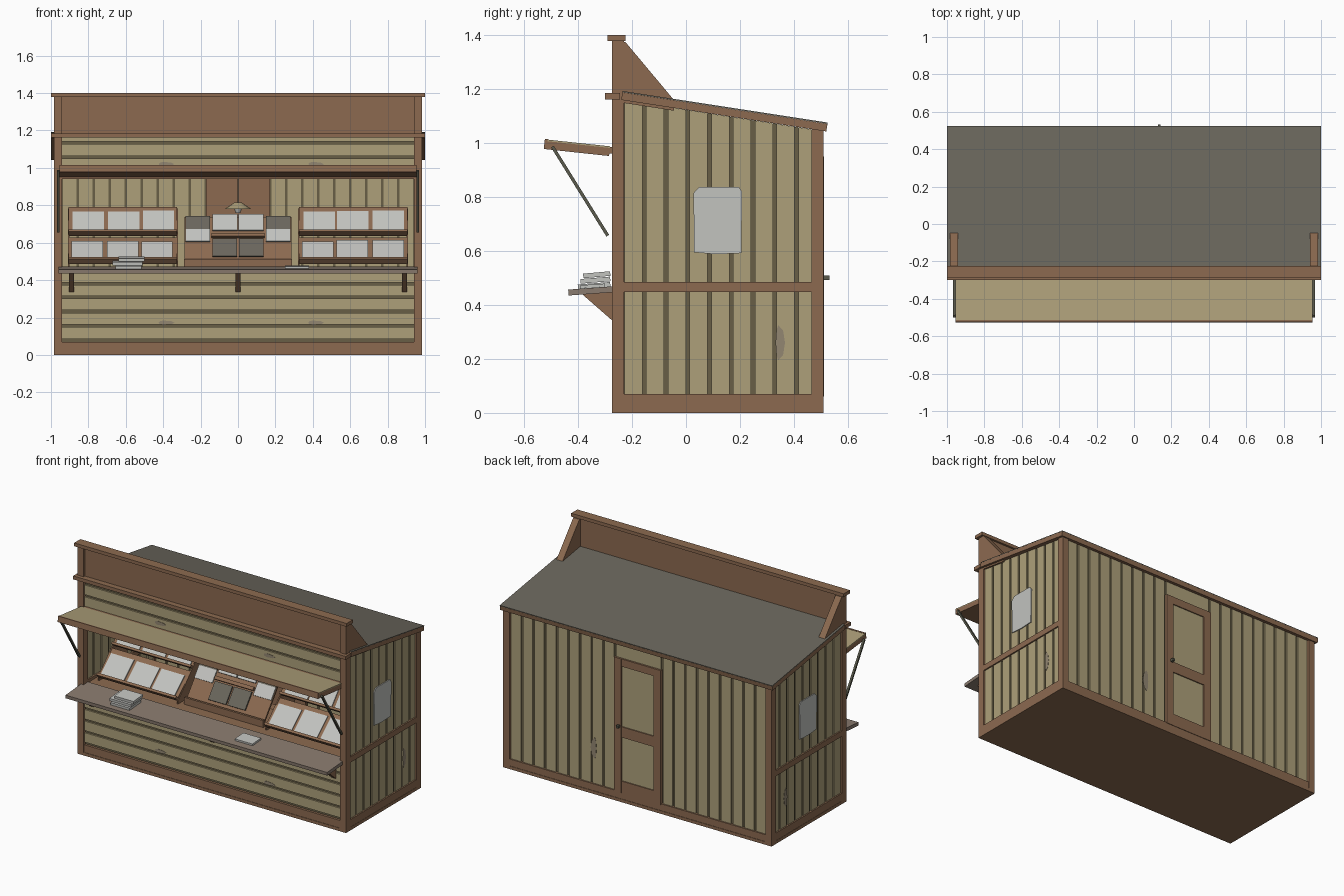
import bpy, bmesh, math, random
from mathutils import Vector

random.seed(4)
cube = bpy.data.objects.get("Cube")
if cube:
    bpy.data.objects.remove(cube)


def material(name, *rgb):
    col = [(c / 255 / 12.92 if c < 11 else ((c / 255 + 0.055) / 1.055) ** 2.4) for c in rgb] + [1]
    m = bpy.data.materials.new(name)
    m.use_nodes = True
    m.diffuse_color = col
    bsdf = m.node_tree.nodes["Principled BSDF"]
    bsdf.inputs["Base Color"].default_value = col
    bsdf.inputs["Roughness"].default_value = 0.8
    return m


BROWN = material("brown_wood", 140, 106, 80)
TAN = material("tan_plank", 174, 160, 122)
GROOVE = material("groove_olive", 104, 95, 70)
ROOF = material("roof_slate", 106, 102, 92)
PAPER = material("paper", 194, 195, 191)
COUNTER = material("counter_taupe", 138, 123, 111)
METAL = material("dark_metal", 90, 90, 76)
STAIN = material("stain", 146, 134, 113)


def prisms(name, shapes, axis, mat):
    """Extrude a list of (outline, start, end) along one axis into one object."""
    bm = bmesh.new()
    for pts, a, b in shapes:
        place = {"x": lambda p: (a, p[0], p[1]), "y": lambda p: (p[0], a, p[1]),
                 "z": lambda p: (p[0], p[1], a)}[axis]
        face = bm.faces.new([bm.verts.new(place(p)) for p in pts])
        out = bmesh.ops.extrude_face_region(bm, geom=[face])
        move = Vector([(b - a) * (axis == k) for k in "xyz"])
        bmesh.ops.translate(bm, vec=move, verts=[v for v in out["geom"] if isinstance(v, bmesh.types.BMVert)])
    bmesh.ops.recalc_face_normals(bm, faces=bm.faces[:])
    me = bpy.data.meshes.new(name)
    bm.to_mesh(me)
    bm.free()
    me.materials.append(mat)
    ob = bpy.data.objects.new(name, me)
    bpy.context.collection.objects.link(ob)
    return ob


def rect(a0, a1, b0, b1):
    return [(a0, b0), (a1, b0), (a1, b1), (a0, b1)]


def box(name, x0, x1, y0, y1, z0, z1, mat=BROWN):
    return prisms(name, [(rect(y0, y1, z0, z1), x0, x1)], "x", mat)


def slab(name, x0, x1, p, q, thick, mat, t0=0, t1=1, lift=0):
    """Sloped board between two (y, z) points, using the span t0..t1."""
    p, q = Vector(p), Vector(q)
    d = (q - p).normalized()
    n = Vector((-d.y, d.x))
    a, b = p.lerp(q, t0) + n * lift, p.lerp(q, t1) + n * lift
    return prisms(name, [([a, b, b + n * thick, a + n * thick], x0, x1)], "x", mat)


def blot(w, h, cx, cz):
    return [(cx + w * math.cos(i * math.pi / 4) * (0.4 if i in (3, 4, 5) else 1),
             cz + h * math.sin(i * math.pi / 4)) for i in range(8)]


def roof_under(y):
    return 1.16 - (y + 0.24) * 0.155


# Floor frame, posts and rails
box("floor", -0.985, 0.985, -0.275, 0.51, 0, 0.02)
box("front_base_rail", -0.96, 0.96, -0.272, -0.23, 0, 0.07)
box("back_base_rail", -0.96, 0.96, 0.465, 0.507, 0, 0.065)
for s, side in ((1, "left"), (-1, "right")):
    x0, x1 = s * 0.94, s * 0.985
    box(side + "_front_post", x0, x1, -0.275, -0.23, 0, 1.38)
    box(side + "_back_post", x0, x1, 0.465, 0.51, 0, 1.05)
    box(side + "_base_rail", x0, s * 0.983, -0.23, 0.465, 0, 0.07)
    box(side + "_belt_rail", x0, s * 0.983, -0.23, 0.465, 0.448, 0.485)

    # Side walls of upright boards over a recessed backing
    edges = [-0.235 + 0.0805 * i for i in range(9)] + [0.475]
    shapes = []
    for a, b in zip(edges, edges[1:]):
        a, b = a + 0.007, b - 0.007
        shapes.append(([(a, 0.03), (b, 0.03), (b, roof_under(b)), (a, roof_under(a))], s * 0.95, s * 0.974))
    prisms(side + "_wall_boards", shapes, "x", TAN)
    prisms(side + "_wall_backing", [([(-0.24, 0.02), (0.48, 0.02), (0.48, roof_under(0.48)),
                                      (-0.24, roof_under(-0.24))], s * 0.958, s * 0.967)], "x", GROOVE)

    # Poster and stain on the side
    poster = [(0.03, 0.595), (0.11, 0.588), (0.205, 0.592), (0.208, 0.82), (0.195, 0.838), (0.05, 0.838), (0.028, 0.815)]
    prisms(side + "_poster", [(poster, s * 0.974, s * 0.98)], "x", PAPER)
    prisms(side + "_stain", [(blot(0.025, 0.065, 0.342, 0.26), s * 0.974, s * 0.976)], "x", STAIN)

    # Parapet brace and awning strut
    brace = [(-0.24, 1.375), (-0.225, 1.375), (-0.045, 1.16), (-0.045, 1.12), (-0.24, 1.15)]
    prisms(side + "_parapet_brace", [(brace, x0, x1)], "x", BROWN)
    slab(side + "_awning_strut", s * 0.955, s * 0.969, (-0.285, 0.66), (-0.49, 0.99), 0.012, METAL)

# Front planks, below and above the opening
for name, z0, z1, gaps in (("lower", 0.07, 0.44, (0.078, 0.155, 0.232, 0.309, 0.38)),
                           ("upper", 0.965, 1.17, (0.98, 1.057, 1.135))):
    cuts = [z0 - 0.007] + list(gaps) + [z1 + 0.007]
    prisms(name + "_front_planks", [(rect(-0.942, 0.942, a + 0.007, b - 0.007), -0.266, -0.244)
                                    for a, b in zip(cuts, cuts[1:]) if b - a > 0.016], "y", TAN)
    box(name + "_front_backing", -0.942, 0.942, -0.256, -0.246, z0, z1, GROOVE)
prisms("front_stains", [(blot(0.06, 0.012, x, z), -0.268, -0.266)
                        for x in (-0.4, 0.4) for z in (0.172, 1.02)], "y", STAIN)
box("opening_lintel", -0.942, 0.942, -0.272, -0.235, 0.94, 0.965)

# Back wall, boarded either side of the door
shapes = []
for s in (-1, 1):
    for i in range(9):
        a, b = 0.172 + 0.0855 * i, 0.172 + 0.0855 * (i + 1)
        shapes.append((rect(s * (a + 0.007), s * (b - 0.007), 0.03, 1.045), 0.474, 0.498))
shapes.append((rect(-0.165, 0.165, 0.94, 1.045), 0.474, 0.498))
prisms("back_wall_boards", shapes, "y", TAN)
box("back_wall_backing", -0.945, 0.945, 0.482, 0.491, 0.02, 1.05, GROOVE)
prisms("back_stain", [(blot(0.03, 0.07, 0.32, 0.3), 0.498, 0.5)], "y", STAIN)

# Back door with two inset panels and a handle
box("door_leaf", -0.17, 0.17, 0.465, 0.499, 0.06, 0.95)
for s in (-1, 1):
    box("door_stile", s * 0.118, s * 0.172, 0.495, 0.511, 0.06, 0.95)
for z0, z1 in ((0.06, 0.14), (0.43, 0.5), (0.9, 0.95)):
    box("door_rail", -0.12, 0.12, 0.495, 0.51, z0, z1)
for z0, z1 in ((0.14, 0.43), (0.5, 0.9)):
    box("door_panel", -0.118, 0.118, 0.497, 0.503, z0, z1, TAN)
box("door_handle", 0.127, 0.143, 0.505, 0.532, 0.493, 0.51, METAL)

# Sloped roof with a slate covering
slab("roof_frame", -1, 1, (-0.24, 1.16), (0.52, 1.043), 0.028, BROWN)
slab("roof_covering", -1, 1, (-0.236, 1.188), (0.524, 1.071), 0.005, ROOF)

# Parapet sign board with ledge and cap
box("parapet_board", -0.942, 0.942, -0.262, -0.238, 1.16, 1.38)
box("parapet_ledge", -1, 1, -0.3, -0.245, 1.162, 1.185)
box("parapet_cap", -1, 1, -0.29, -0.225, 1.378, 1.4)

# Raised awning flap
lo, hi = (-0.527, 0.978), (-0.285, 0.952)
slab("awning_frame", -0.955, 0.955, lo, hi, 0.03, BROWN)
slab("awning_planks", -0.955, 0.955, lo, hi, 0.006, TAN, t0=0.04, lift=0.03)
slab("awning_lip", -0.955, 0.955, lo, hi, 0.038, BROWN, t1=0.045)
box("awning_hinge_rail", -0.95, 0.95, -0.29, -0.262, 0.962, 0.985)

# Serving counter, brackets and inner table
slab("counter", -0.96, 0.96, (-0.435, 0.435), (-0.23, 0.45), 0.022, COUNTER)
prisms("counter_brackets", [([(-0.385, 0.44), (-0.265, 0.45), (-0.265, 0.335)], x - 0.014, x + 0.014)
                            for x in (-0.89, 0, 0.89)], "x", BROWN)
box("inner_table", -0.942, 0.942, -0.235, 0.16, 0.44, 0.466)

# Magazines lying on the counter
for i, (x0, x1) in enumerate(((-0.655, -0.515), (-0.67, -0.51), (-0.64, -0.5))):
    z = 0.459 + 0.02 * i
    slab("stacked_magazine", x0, x1, (-0.4 + 0.01 * i, z), (-0.28, z + 0.009), 0.017, PAPER)
slab("loose_magazine", 0.25, 0.38, (-0.39, 0.461), (-0.3, 0.467), 0.012, PAPER)

# Side racks: two tilted tiers with three papers each
for s in (-1, 1):
    x0, x1 = s * 0.325, s * 0.905
    for p, q in (((-0.17, 0.487), (-0.02, 0.62)), ((-0.01, 0.637), (0.11, 0.782))):
        slab("rack_tier", x0, x1, p, q, 0.012, BROWN)
        slab("rack_ledge", x0, x1, p, q, 0.035, BROWN, t1=0.08)
        for i in range(3):
            c = s * (0.43 + 0.185 * i) + random.uniform(-0.006, 0.006)
            slab("rack_paper", c - 0.084, c + 0.084, p, q, 0.006, PAPER, 0.09,
                 random.uniform(0.8, 0.86), lift=0.012)
    for x in (x0, x1):
        prisms("rack_end", [([(-0.17, 0.466), (-0.17, 0.487), (0.11, 0.782), (0.13, 0.782), (0.13, 0.466)],
                             x - 0.004, x + 0.004)], "x", BROWN)

# Centre rack with books and papers
box("centre_tray_lip", -0.29, 0.29, -0.15, -0.135, 0.466, 0.512)
box("centre_tray_base", -0.29, 0.29, -0.14, 0.08, 0.466, 0.476)
p, q = (-0.13, 0.48), (0.06, 0.73)
slab("centre_rack_board", -0.285, 0.285, p, q, 0.012, BROWN)
slab("centre_rack_shelf", -0.142, 0.142, p, q, 0.03, BROWN, 0.55, 0.62)
for s in (-1, 1):
    slab("centre_book", s * 0.006, s * 0.135, p, q, 0.01, ROOF, 0.14, 0.52, lift=0.012)
    slab("centre_paper", s * 0.004, s * 0.137, p, q, 0.01, PAPER, 0.7, 1.04, lift=0.012)
    slab("side_paper", s * 0.15, s * 0.282, p, q, 0.008, PAPER, 0.47, 0.73, lift=0.012)
    slab("side_paper_top", s * 0.15, s * 0.282, p, q, 0.008, ROOF, 0.73, 1, lift=0.012)

# Hanging lamp
box("lamp_cord", -0.004, 0.004, -0.024, -0.016, 0.8, 1.13, METAL)
for name, r1, r2, h, z, mat in (("lamp_shade", 0.07, 0.018, 0.034, 0.798, TAN),
                                ("lamp_bulb", 0.012, 0.022, 0.024, 0.772, PAPER)):
    bpy.ops.mesh.primitive_cone_add(vertices=16, radius1=r1, radius2=r2, depth=h, location=(0, -0.02, z))
    lamp = bpy.context.object
    lamp.name = name
    lamp.data.materials.append(mat)
    bpy.ops.object.shade_smooth_by_angle()
